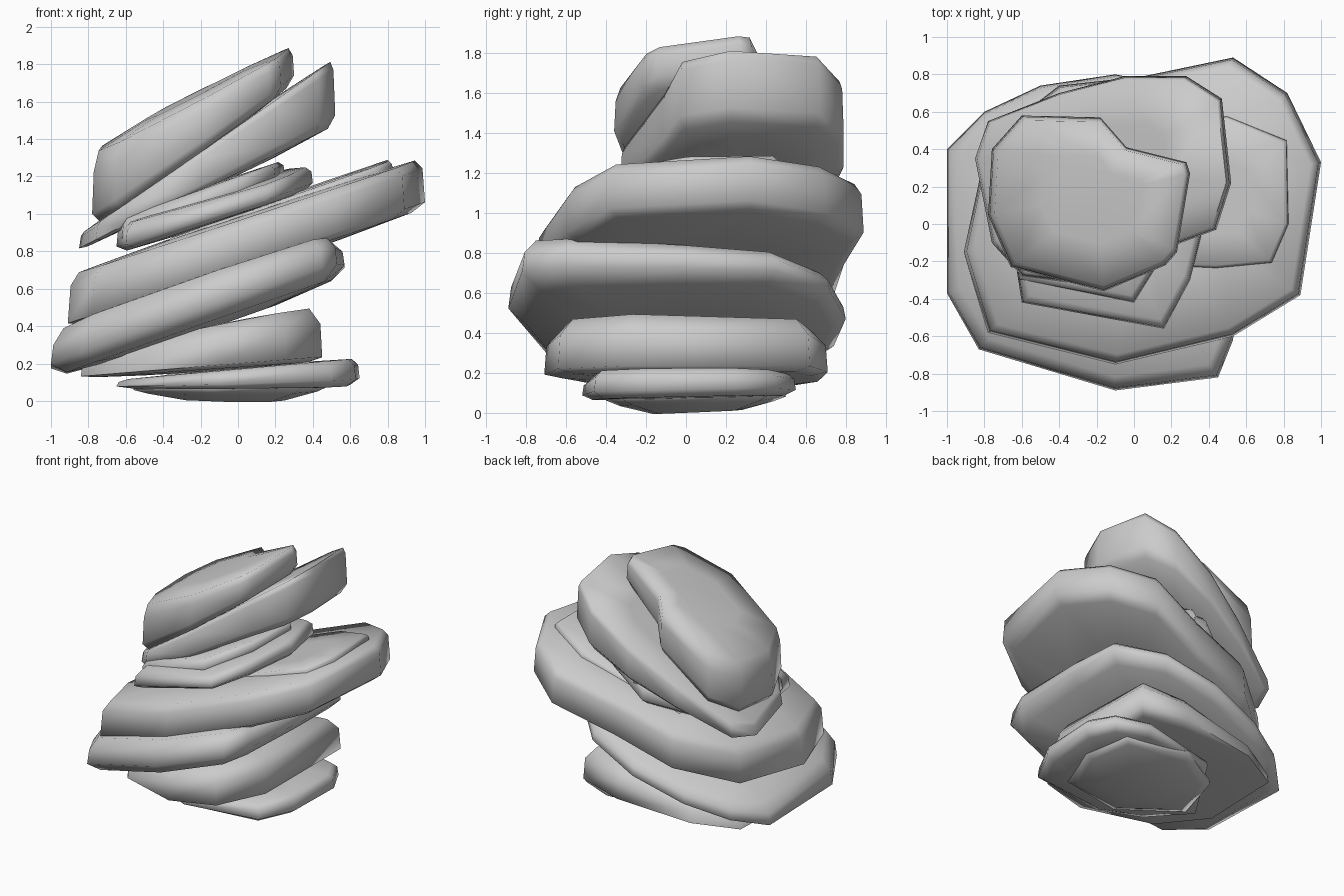
import bpy, bmesh, math

if "Cube" in bpy.data.objects:
    bpy.data.objects.remove(bpy.data.objects["Cube"], do_unlink=True)

stone = bpy.data.materials.new("grey stone")
stone.use_nodes = True
colour = (0.6, 0.6, 0.6, 1)
stone.diffuse_color = colour
stone.node_tree.nodes["Principled BSDF"].inputs["Base Color"].default_value = colour


def slab(name, outline, low, high, rim=(0.25, 0.75), inset=0.9, bulge=0.05):
    """Worn slab between two tilted planes, each given as (height, x slope, y slope)."""
    cx = sum(p[0] for p in outline) / len(outline)
    cy = sum(p[1] for p in outline) / len(outline)
    bm = bmesh.new()

    def ring(scale, t):
        verts = []
        for px, py in outline:
            x, y = cx + (px - cx) * scale, cy + (py - cy) * scale
            a, b = (h + sx * x + sy * y for h, sx, sy in (low, high))
            verts.append(bm.verts.new((x, y, a + (b - a) * t)))
        return verts

    rings = [ring(0.5, -bulge), ring(inset, 0), ring(1, rim[0]),
             ring(0.985, rim[1]), ring(inset + 0.02, 1), ring(0.5, 1 + bulge)]
    for r, s in zip(rings, rings[1:]):
        for i in range(len(r)):
            j = (i + 1) % len(r)
            bm.faces.new((r[i], r[j], s[j], s[i]))
    bm.faces.new(rings[0][::-1])
    bm.faces.new(rings[-1])
    bmesh.ops.recalc_face_normals(bm, faces=bm.faces)
    mesh = bpy.data.meshes.new(name)
    bm.to_mesh(mesh)
    bm.free()
    mesh.materials.append(stone)
    obj = bpy.data.objects.new(name, mesh)
    bpy.context.collection.objects.link(obj)
    bpy.ops.object.select_all(action='DESELECT')
    obj.select_set(True)
    bpy.context.view_layer.objects.active = obj
    bpy.ops.object.shade_smooth_by_angle(angle=math.radians(85))


# Small foot slabs
slab("foot_stone", [(-.56, -.1), (-.15, -.4), (.35, -.33), (.5, .05), (.42, .42), (-.1, .5), (-.45, .3)],
     (.045, .01, .03), (.14, .05, 0), (.3, .8), .85, .45)
slab("lower_slab", [(-.65, -.1), (-.4, -.38), (-.1, -.52), (.5, -.46), (.63, -.2), (.65, .25), (.55, .45),
                    (.3, .55), (-.3, .45)],
     (.075, .01, .02), (.17, .09, 0))

# Broad leaning slabs
slab("wedge_slab", [(-.84, -.15), (-.6, -.5), (-.1, -.71), (.26, -.64), (.45, -.3), (.45, .62),
                    (.1, .71), (-.5, .66), (-.82, .5)],
     (.18, .07, 0), (.41, .2, -.03), (.08, .68), .87)
slab("wide_slab", [(-1, -.37), (-.83, -.67), (-.1, -.89), (.45, -.82), (.53, -.62), (.57, 0), (.57, .45),
                   (.3, .72), (-.1, .8), (-.5, .74), (-.8, .6), (-1, .4)],
     (.47, .35, -.01), (.67, .33, -.08), (.3, .7), .9, .15)
slab("large_slab", [(-.91, -.15), (-.78, -.58), (-.1, -.75), (.53, -.6), (.89, -.38), (1, .33), (.82, .7),
                    (.53, .89), (.05, .79), (-.4, .74), (-.78, .45)],
     (.69, .34, 0), (.97, .33, .01), (.12, .8), .92)
slab("hollow_edge", [(-.4, -.2), (.44, -.24), (.74, -.21), (.83, 0), (.82, .45), (.5, .58), (-.3, .5)],
     (.9, .34, 0), (1, .35, .02), (.3, .8), .93)

# Thin slabs in the neck
slab("neck_slab", [(-.65, -.1), (-.6, -.42), (.16, -.56), (.3, -.3), (.4, .1), (.3, .5), (-.1, .68), (-.55, .4)],
     (1.0, .33, 0), (1.14, .29, .05))
slab("thin_slab", [(-.64, -.1), (-.62, -.3), (0, -.42), (.2, -.1), (.25, .3), (0, .65), (-.55, .4)],
     (1.08, .4, 0), (1.2, .36, 0))

# Steep top slabs
slab("upper_slab", [(-.85, .35), (-.78, .55), (-.4, .7), (-.05, .79), (.28, .79), (.47, .67), (.52, .22),
                    (.44, -.03), (.2, -.12), (-.2, -.33), (-.6, -.28), (-.76, -.1)],
     (1.22, .49, 0), (1.47, .69, .01), (.15, .85), .94)
slab("top_slab", [(-.78, .05), (-.76, .4), (-.6, .58), (-.18, .57), (-.04, .41), (.28, .33), (.3, .27),
                  (.23, -.15), (.17, -.22), (-.16, -.36), (-.66, -.23)],
     (1.48, .72, .02), (1.73, .53, .05), (.2, .75), .92, .08)
